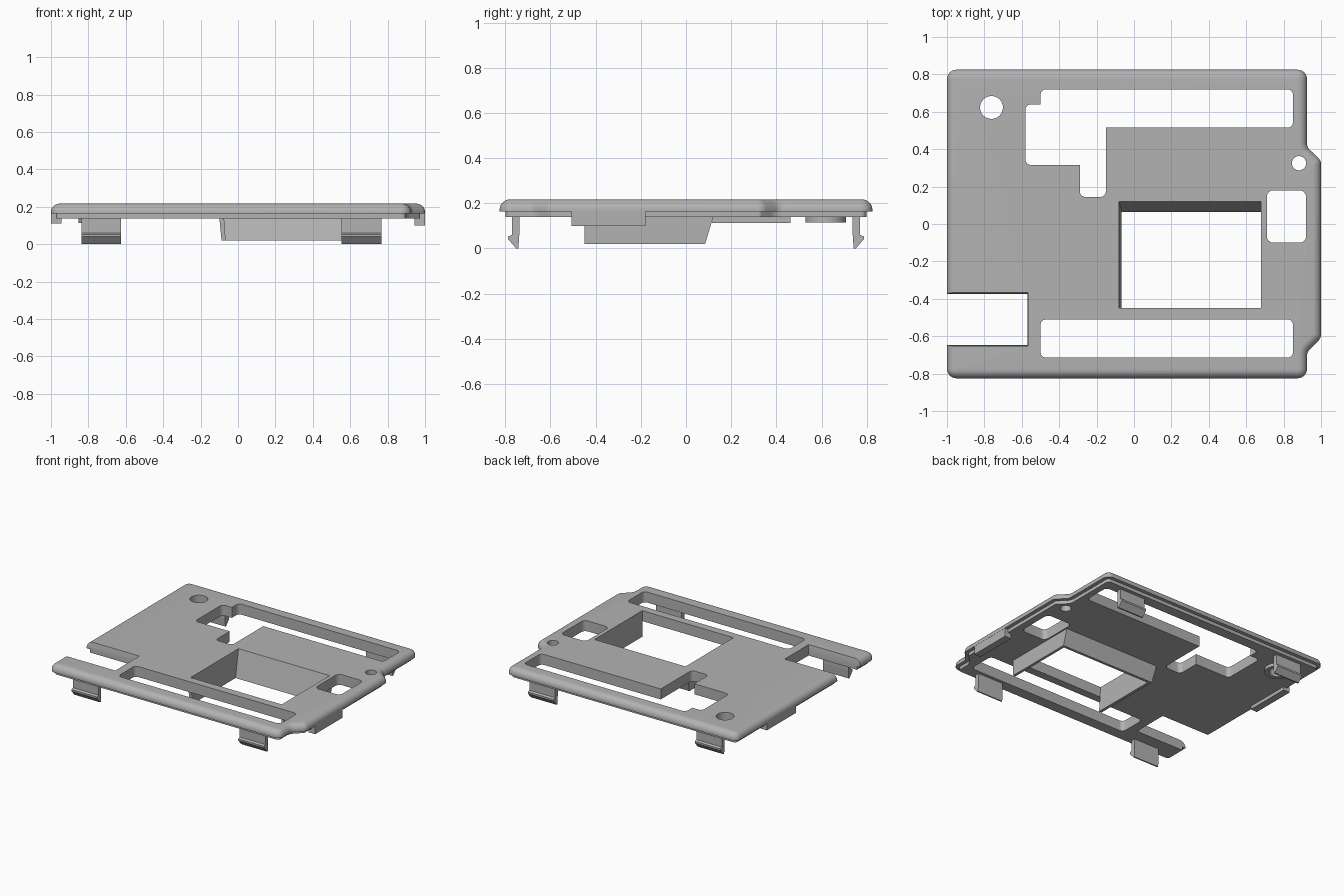
import bpy, bmesh, math
from mathutils import Vector

cube = bpy.data.objects.get("Cube")
if cube:
    bpy.data.objects.remove(cube)

grey = bpy.data.materials.new("matte_grey")
grey.use_nodes = True
GREY = (0.45, 0.45, 0.45, 1)
grey.diffuse_color = GREY
grey.node_tree.nodes["Principled BSDF"].inputs["Base Color"].default_value = GREY

TOP, LIP, UNDER = 0.217, 0.163, 0.138


def loft(name, sections, axis="z"):
    """Closed solid through sections (2D points, height) along an axis."""
    bm = bmesh.new()
    rings = []
    for pts, h in sections:
        rings.append([bm.verts.new((p[0], p[1], h) if axis == "z" else (h, p[0], p[1]))
                      for p in pts])
    n = len(rings[0])
    for a, b in zip(rings, rings[1:]):
        for i in range(n):
            j = (i + 1) % n
            bm.faces.new((a[i], a[j], b[j], b[i]))
    bm.faces.new(rings[0])
    bm.faces.new(rings[-1])
    bmesh.ops.recalc_face_normals(bm, faces=bm.faces)
    mesh = bpy.data.meshes.new(name)
    bm.to_mesh(mesh)
    bm.free()
    mesh.materials.append(grey)
    obj = bpy.data.objects.new(name, mesh)
    bpy.context.collection.objects.link(obj)
    return obj


def activate(obj):
    bpy.ops.object.select_all(action="DESELECT")
    obj.select_set(True)
    bpy.context.view_layer.objects.active = obj


def cut(obj, cutters):
    """Subtract the cutters from the object and remove them."""
    for c in cutters:
        c.hide_render = True
        mod = obj.modifiers.new("cut", "BOOLEAN")
        mod.operation, mod.solver, mod.object = "DIFFERENCE", "EXACT", c
        activate(obj)
        bpy.ops.object.modifier_apply(modifier=mod.name)
        bpy.data.objects.remove(c)


def rect(x0, x1, y0, y1):
    return [(x0, y0), (x1, y0), (x1, y1), (x0, y1)]


def circle(x, y, r, n=40):
    return [(x + r * math.cos(math.tau * i / n), y + r * math.sin(math.tau * i / n))
            for i in range(n)]


def rounded(corners, radius, inset=0.0, sharp=(), steps=6):
    """Inset a counter-clockwise outline and round its corners."""
    pts = [Vector(c) for c in corners]
    out = []
    for i, p in enumerate(pts):
        d0 = (p - pts[i - 1]).normalized()
        d1 = (pts[(i + 1) % len(pts)] - p).normalized()
        n0, n1 = Vector((-d0.y, d0.x)), Vector((-d1.y, d1.x))
        q = p + (n0 + n1) * inset / (1 + n0.dot(n1))
        turn = d0.x * d1.y - d0.y * d1.x
        if i in sharp:
            out.append(q)
            continue
        r = max(0.004, radius - math.copysign(inset, turn))
        t = r * math.tan(d0.angle(d1) / 2)
        a, b = q - d0 * t, q + d1 * t
        centre = a + n0 * math.copysign(r, turn)
        for k in range(steps + 1):
            s = (a - centre).lerp(b - centre, k / steps).normalized() * r
            out.append(centre + s)
    return out


def through(pts):
    return loft("cutter", [(pts, 0.05), (pts, 0.4)])


# Lid plate: stepped lip below, rounded edge above, bulge on the left side
outline = [(-1, -0.825), (0.925, -0.825), (0.925, -0.685), (1, -0.61),
           (1, 0.34), (0.925, 0.41), (0.925, 0.825), (-1, 0.825)]
profile = [(0.027, UNDER), (0.027, LIP), (0, LIP)]
for k in range(8):
    a = math.pi / 2 * k / 7
    profile.append((0.046 * (1 - math.cos(a)), 0.172 + (TOP - 0.172) * math.sin(a)))
plate = loft("lid_plate", [(rounded(outline, 0.05, i), z) for i, z in profile])


def window_cutter(front):
    """Tapered window volume whose back and one side lean inward."""
    def section(z):
        t = (TOP - z) / (TOP - 0.02)
        return rect(-0.08 + 0.014 * t, 0.68, front, 0.12 - 0.055 * t), z
    return loft("window_cutter", [section(-0.05), section(0.3)])


# Openings through the plate
long_opening = [(-0.5, 0.72), (-0.5, 0.64), (-0.58, 0.64), (-0.58, 0.315), (-0.29, 0.315),
                (-0.29, 0.145), (-0.15, 0.145), (-0.15, 0.515), (0.85, 0.515), (0.85, 0.72)]
side_notch = loft("cutter", [(rect(-1.2, -0.57, -0.646, -0.374), 0.1),
                             (rect(-1.2, -0.57, -0.646, -0.374), 0.18),
                             (rect(-1.2, -0.565, -0.656, -0.364), 0.23)])
cut(plate, [
    through(rounded(long_opening, 0.03, sharp=(1, 4, 7))),
    through(rounded(rect(-0.5, 0.85, -0.715, -0.51), 0.03)),
    through(rounded(rect(0.71, 0.92, -0.1, 0.18), 0.035)),
    through(circle(0.882, 0.325, 0.038)),
    through(circle(-0.762, 0.623, 0.061)),
    side_notch,
    window_cutter(-0.45),
])

# Three-sided shroud hanging under the window, open at the front
shroud = loft("window_shroud", [(rect(-0.088, 0.7, -0.45, 0.085), 0.02),
                                (rect(-0.1, 0.7, -0.45, 0.121), UNDER + 0.002)])
cut(shroud, [window_cutter(-0.6)])

# Collar around the round hole
collar = loft("hole_collar", [(circle(-0.762, 0.618, 0.09), 0.114),
                              (circle(-0.762, 0.618, 0.09), UNDER + 0.002)])
cut(collar, [through(circle(-0.762, 0.623, 0.061))])

# Locating tabs on both ends
loft("left_tab", [(rect(0.945, 0.999, -0.507, -0.18), 0.1),
                  (rect(0.945, 0.999, -0.507, -0.18), LIP + 0.005)])
loft("right_tab", [(rect(-0.999, -0.945, 0.115, 0.463), 0.112),
                   (rect(-0.999, -0.945, 0.115, 0.463), LIP + 0.005)])

# Snap clips with outward hooks
hook = [(0.738, 0.145), (0.738, 0.06), (0.742, 0), (0.752, 0), (0.787, 0.04),
        (0.787, 0.053), (0.77, 0.06), (0.77, 0.145)]
for side, sign in (("front", -1), ("back", 1)):
    for end, x0, x1 in (("right", -0.838, -0.625), ("left", 0.553, 0.768)):
        pts = [(sign * y, z) for y, z in hook]
        loft(f"{side}_{end}_clip", [(pts, x0), (pts, x1)], axis="x")

# Smooth the rounded edges, keep the rest crisp
for obj in (plate, collar):
    activate(obj)
    bpy.ops.object.shade_smooth_by_angle(angle=math.radians(30))
